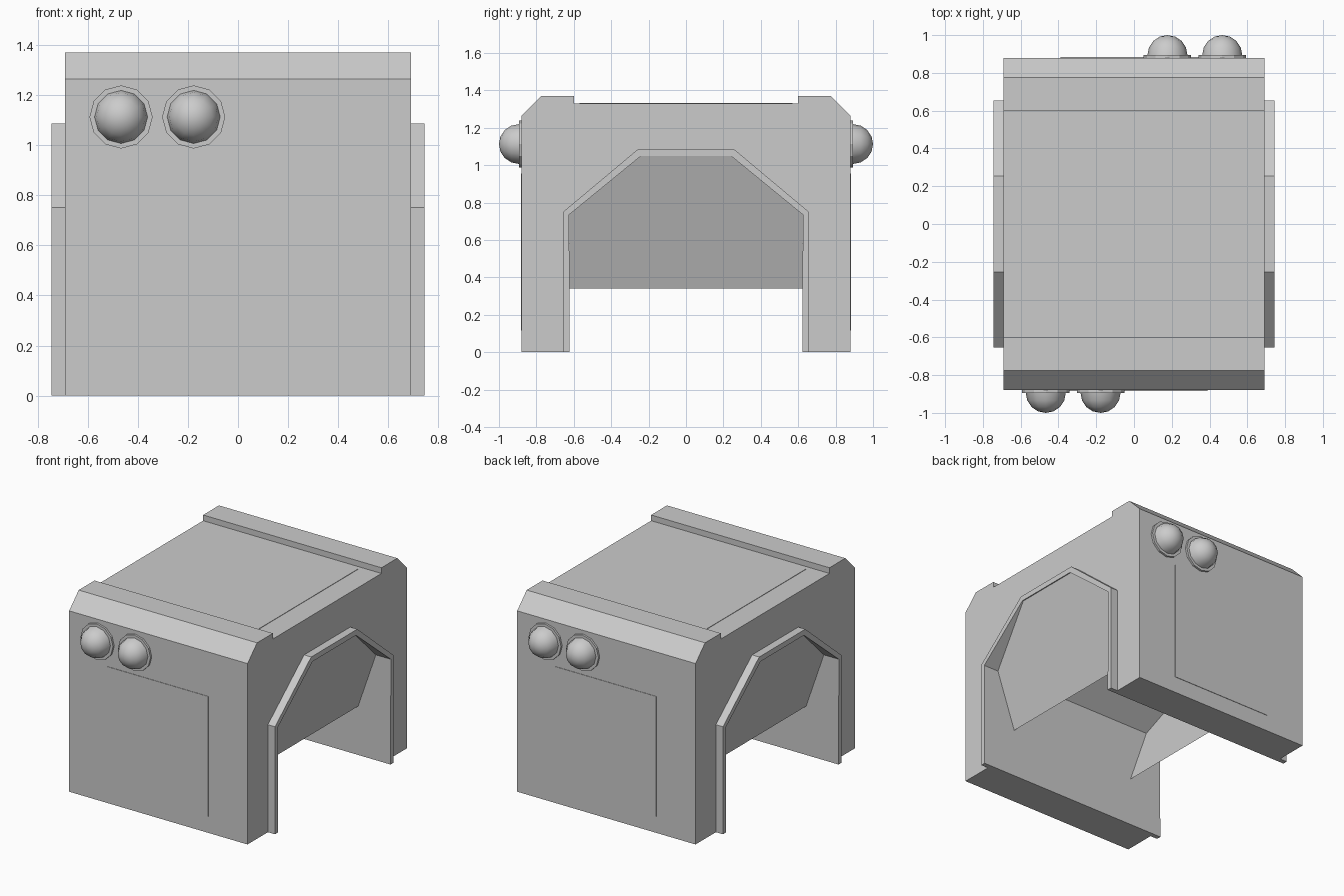
import bpy, bmesh, math
from mathutils import Matrix, Vector

if "Cube" in bpy.data.objects:
    bpy.data.objects.remove(bpy.data.objects["Cube"])


def finish(name, bm, fix_normals=True):
    if fix_normals:
        bmesh.ops.recalc_face_normals(bm, faces=bm.faces)
    mesh = bpy.data.meshes.new(name)
    bm.to_mesh(mesh)
    bm.free()
    obj = bpy.data.objects.new(name, mesh)
    bpy.context.collection.objects.link(obj)
    return obj


def mirrored(half):
    """Complete a y-z outline from its -y half."""
    return half + [(-y, z) for y, z in reversed(half)]


def extrude_profile(name, outline, x0, x1):
    bm = bmesh.new()
    face = bm.faces.new([bm.verts.new((x0, y, z)) for y, z in outline])
    ext = bmesh.ops.extrude_face_region(bm, geom=[face])
    moved = [v for v in ext["geom"] if isinstance(v, bmesh.types.BMVert)]
    bmesh.ops.translate(bm, verts=moved, vec=(x1 - x0, 0, 0))
    return finish(name, bm)


def box(name, lo, hi):
    lo, hi = Vector(lo), Vector(hi)
    bm = bmesh.new()
    bmesh.ops.create_cube(bm, size=1, matrix=Matrix.Translation((lo + hi) / 2)
                          @ Matrix.Diagonal((*(hi - lo), 1)))
    return finish(name, bm)


arch = [(-0.622, 0), (-0.625, 0.735), (-0.24, 1.05)]
arch_outer = [(-0.655, 0), (-0.655, 0.752), (-0.255, 1.087)]
shell = [(-0.88, 0), (-0.88, 1.265), (-0.775, 1.37), (-0.6, 1.37), (-0.6, 1.33)]

# Main housing: chamfered block with end rails and a tunnel through it
extrude_profile("housing", mirrored(shell) + mirrored(arch)[::-1], -0.69, 0.69)

for side, label in ((1, "right"), (-1, "left")):
    # Raised trim around the tunnel mouth
    extrude_profile(label + "_arch_trim",
                    mirrored(arch_outer) + mirrored(arch)[::-1],
                    side * 0.69, side * 0.745)

    # Thin panel in the mouth, leaning inward toward its lower edge
    bm = bmesh.new()
    outline = mirrored([(-0.623, 0.34)] + arch[1:])
    face = bm.faces.new([bm.verts.new((side * (0.493 + 0.345 * (z - 0.34)), y, z))
                         for y, z in outline])
    face.normal_update()
    if face.normal.x * side < 0:
        face.normal_flip()
    finish(label + "_tunnel_panel", bm, False)

# Roof plate
box("roof_plate", (-0.533, -0.57, 1.32), (0.533, 0.57, 1.333))

# Each end has a flat plate and two lamps; the back is the front turned round
for turn, label in ((0, "front"), (math.pi, "back")):
    rot = Matrix.Rotation(turn, 4, 'Z')
    plate = box(label + "_plate", (-0.39, -0.883, 0.115), (0.388, -0.87, 0.955))
    plate.data.transform(rot)

    for i, x in enumerate((-0.467, -0.177)):
        face_out = Matrix.Rotation(math.pi / 2, 4, 'X')
        # Lamp base ring
        bm = bmesh.new()
        bmesh.ops.create_cone(bm, cap_ends=True, segments=12, radius1=0.126,
                              radius2=0.126, depth=0.02,
                              matrix=rot @ Matrix.Translation((x, -0.884, 1.113)) @ face_out)
        finish(f"{label}_lamp_base_{i + 1}", bm)
        # Lamp dome
        bm = bmesh.new()
        bmesh.ops.create_uvsphere(bm, u_segments=12, v_segments=8, radius=0.106)
        bmesh.ops.delete(bm, geom=[v for v in bm.verts if v.co.z < -0.01], context='VERTS')
        bm.transform(rot @ Matrix.Translation((x, -0.894, 1.113)) @ face_out)
        for f in bm.faces:
            f.smooth = True
        finish(f"{label}_lamp_dome_{i + 1}", bm, False)
